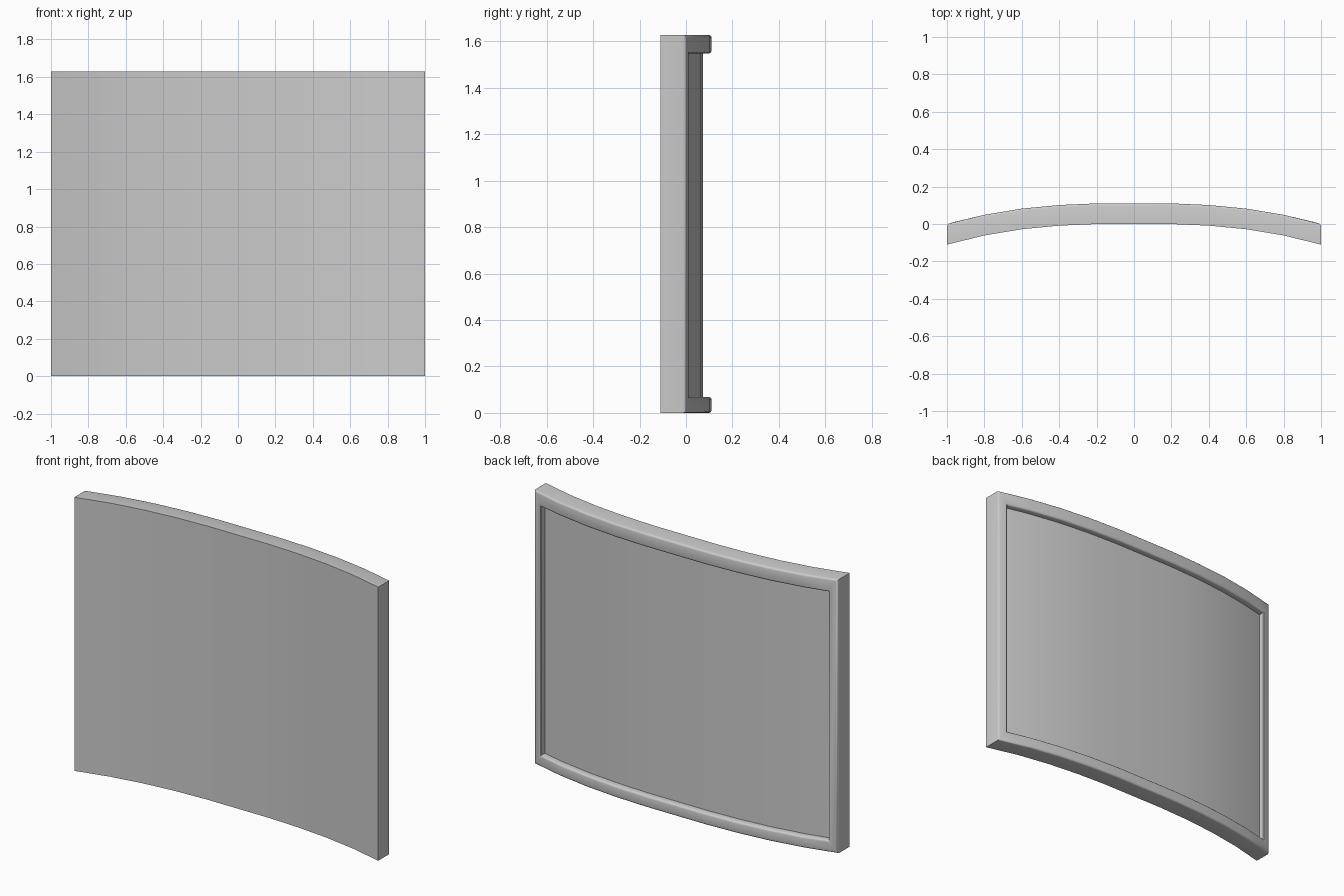
import bpy, bmesh, math

if "Cube" in bpy.data.objects:
    bpy.data.objects.remove(bpy.data.objects["Cube"])

H = 1.628
KNOTS = [-0.8, -0.6, -0.4, -0.2, 0.2, 0.4, 0.6, 0.8]


def curve_y(x):
    # bow of the panel: flat in the middle, falling away to the sides
    return 0.112 * (0.015 - max(abs(x) ** 2.6, 0.015)) * 1.0


def ring_points(side, bottom, top, depth):
    xs = [-1 + side] + KNOTS + [1 - side]
    low = [(x, curve_y(x) + depth, bottom) for x in xs]
    high = [(x, curve_y(x) + depth, H - top) for x in reversed(xs)]
    return low + high


def build(name, rings, cap_first, cap_last):
    bm = bmesh.new()
    loops = [[bm.verts.new(p) for p in ring_points(*r)] for r in rings]
    n = len(loops[0])
    for a, b in zip(loops, loops[1:]):
        for i in range(n):
            j = (i + 1) % n
            bm.faces.new((a[i], b[i], b[j], a[j]))
    # caps are vertical strips following the bow
    for loop, wanted, flip in ((loops[0], cap_first, False), (loops[-1], cap_last, True)):
        if wanted:
            for i in range(n // 2 - 1):
                f = [loop[i], loop[i + 1], loop[n - 2 - i], loop[n - 1 - i]]
                bm.faces.new(f[::-1] if flip else f)
    me = bpy.data.meshes.new(name)
    bm.to_mesh(me)
    bm.free()
    ob = bpy.data.objects.new(name, me)
    bpy.context.collection.objects.link(ob)
    bpy.ops.object.select_all(action='DESELECT')
    ob.select_set(True)
    bpy.context.view_layer.objects.active = ob
    bpy.ops.object.shade_smooth_by_angle(angle=math.radians(32))
    return ob


T = 0.11          # thickness
R = 0.012         # rounding of the frame edges
SIDE, BOTTOM, TOP = 0.055, 0.069, 0.08
ARC = [math.radians(a) for a in (0, 30, 60, 90)]

# outer wall with rounded back edge
rings = [(0, 0, 0, 0)]
for a in ARC:
    d = R * (1 - math.cos(a))
    rings.append((d, d, d, T - R + R * math.sin(a)))
# rounded inner edge, then the recess wall
for a in reversed(ARC):
    d = R * (1 - math.cos(a))
    rings.append((SIDE - d, BOTTOM - d, TOP - d, T - R + R * math.sin(a)))
recess = (SIDE, BOTTOM, TOP, 0.073)
rings.append(recess)

# curved body with raised back frame, and the recessed back panel
build("curved_frame", rings, True, False)
build("recessed_back_panel", [recess], False, True)
